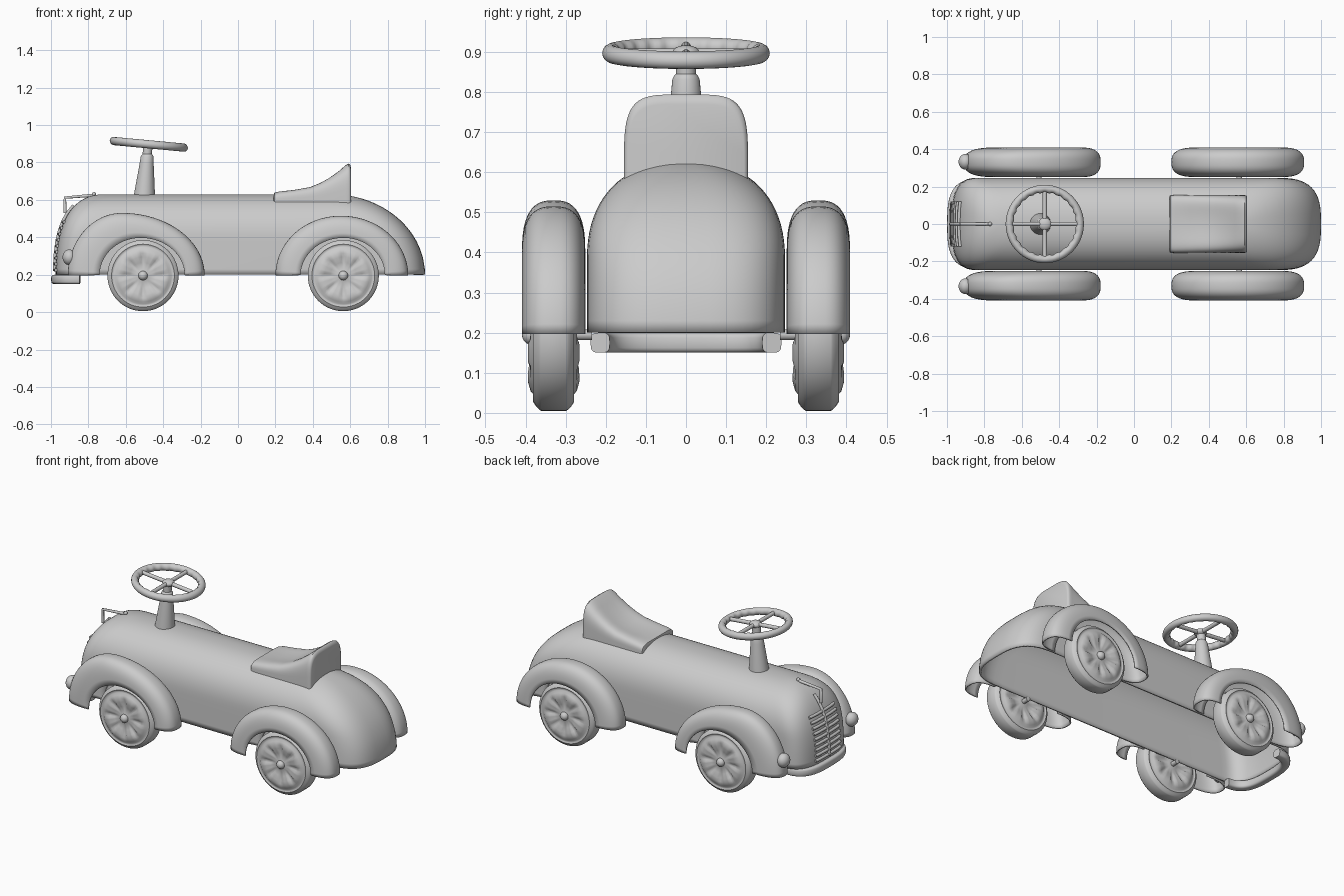
import bpy, bmesh
from math import sin, cos, pi, radians

if "Cube" in bpy.data.objects:
    bpy.data.objects.remove(bpy.data.objects["Cube"])


def sp(v, n):
    """Signed power used for superellipse shapes."""
    return (1 if v >= 0 else -1) * abs(v) ** (2 / n)


def finish(ob, angle=40):
    bpy.ops.object.select_all(action='DESELECT')
    ob.select_set(True)
    bpy.context.view_layer.objects.active = ob
    bpy.ops.object.shade_smooth_by_angle(angle=radians(angle))


def loft(name, rows, ring=True, loop=False, cap=False, mirror=False, solid=0, angle=40):
    """Skin a list of point rows; ring closes each row, loop joins last row to first."""
    bm = bmesh.new()
    vs = [[bm.verts.new(p) for p in r] for r in rows]
    m = len(rows[0])
    for i in range(len(rows) if loop else len(rows) - 1):
        a, b = vs[i], vs[(i + 1) % len(rows)]
        for j in range(m if ring else m - 1):
            k = (j + 1) % m
            bm.faces.new((a[j], a[k], b[k], b[j]))
    if cap:
        bm.faces.new(vs[0])
        bm.faces.new(vs[-1])
    bmesh.ops.remove_doubles(bm, verts=bm.verts, dist=0.0002)
    bmesh.ops.recalc_face_normals(bm, faces=bm.faces)
    me = bpy.data.meshes.new(name)
    bm.to_mesh(me)
    bm.free()
    ob = bpy.data.objects.new(name, me)
    bpy.context.collection.objects.link(ob)
    finish(ob, angle)
    if solid:
        s = ob.modifiers.new("thickness", 'SOLIDIFY')
        s.thickness, s.offset = solid, -1
    if mirror:
        ob.modifiers.new("mirror", 'MIRROR').use_axis = (False, True, False)
    return ob


def tubes(name, paths, radius):
    cu = bpy.data.curves.new(name, 'CURVE')
    cu.dimensions, cu.bevel_depth, cu.bevel_resolution, cu.use_fill_caps = '3D', radius, 3, True
    for pts in paths:
        s = cu.splines.new('POLY')
        s.points.add(len(pts) - 1)
        for q, p in zip(s.points, pts):
            q.co = (*p, 1)
    ob = bpy.data.objects.new(name, cu)
    bpy.context.collection.objects.link(ob)


def ball(name, loc, scale, mirror=False):
    rows = [[(loc[0] + scale[0] * sin(t * pi / 12) * cos(a * pi / 12),
              loc[1] + scale[1] * sin(t * pi / 12) * sin(a * pi / 12),
              loc[2] + scale[2] * cos(t * pi / 12)) for a in range(24)] for t in range(13)]
    loft(name, rows, mirror=mirror)


# body shell: plan outlines stacked by height
def rear_x(z):
    return 0.5 + 0.5 * max(0, 1 - ((z - .2) / .43) ** 2) ** .5


def nose_x(z):
    return -0.7 - 0.275 * max(0, 1 - ((z - .2) / .43) ** 2.5) ** .4


def half_w(z):
    return .247 * max(0, 1 - max(0, (z - .38) / .25) ** 2.3) ** (1 / 2.3)


def front_x(y, z):
    return nose_x(z) + .15 * (1 - max(0, 1 - (abs(y) / half_w(z)) ** 3) ** (1 / 3))


N = 28
rows = []
for z in [.2, .23, .29, .34] + [min(.63, .38 + .25 * sp(sin(i * pi / 40), 2.3)) for i in range(21)]:
    w, row = half_w(z), []
    for i in range(N + 1):
        t = -pi / 2 + pi * i / N
        row.append((rear_x(z) - .25 + .25 * sp(cos(t), 3), w * sp(sin(t), 3), z))
    for i in range(N + 1):
        t = pi / 2 - pi * i / N
        row.append((nose_x(z) + .15 - .15 * sp(cos(t), 3), w * sp(sin(t), 3), z))
    rows.append(row)
loft("body_shell", rows, solid=.012, angle=60)


# fenders: half-pipe section between an inner and an outer arch
def arch(t, left, right, apex, top):
    c = cos(t)
    return apex - c * (apex - left if c > 0 else right - apex), .197 + (top - .197) * sin(t)


def fender(name, outer, inner):
    rows = []
    for i in range(41):
        t = pi * i / 40
        (ox, oz), (ix, iz) = arch(t, *outer), arch(t, *inner)
        row = []
        for j in range(25):
            a = pi * j / 24
            k = sp(max(0, sin(a)), 2.7)
            row.append((ix + (ox - ix) * k, .33 - .079 * sp(cos(a), 2.7), iz + (oz - iz) * k))
        rows.append(row)
    loft(name, rows, ring=False, mirror=True, solid=.008, angle=60)


fender("front_fenders", (-.91, -.178, -.62, .53), (-.74, -.285, -.52, .397))
fender("rear_fenders", (.2, .91, .55, .515), (.335, .785, .565, .397))

# wheels: lathed lens profile with pressed radial dents
PROFILE = [(0, .06), (.03, .054), (.05, .05), (.07, .055), (.1, .063), (.12, .064), (.14, .058),
           (.152, .048), (.162, .047), (.168, .051), (.18, .043), (.187, .036), (.19, .031)]
for name, x in (("front", -.508), ("rear", .563)):
    rows = []
    for side, prof in ((1, PROFILE), (-1, PROFILE[::-1])):
        for r, h in prof:
            dent = .014 * max(0, 1 - abs(r - .095) / .045)
            rows.append([(x + r * cos(a), .33 + side * (h - dent * max(0, cos(8 * a))), .195 + r * sin(a))
                         for a in (2 * pi * k / 64 for k in range(64))])
    loft(name + "_wheels", rows, mirror=True, angle=50)
    ball(name + "_hub_caps", (x, .385, .195), (.025, .024, .025), mirror=True)
    tubes(name + "_axle_stubs", [[(x, s * .235, .195), (x, s * .33, .195)] for s in (-1, 1)], .014)

# bumper bar wrapped round the nose
rows = []
for i in range(41):
    t = radians(-88 + 176 * i / 40)
    C, S = sp(cos(t), 3), sp(sin(t), 3)
    row = []
    for j in range(20):
        a = 2 * pi * j / 20
        c, s = sp(cos(a), 3.5), sp(sin(a), 3.5)
        row.append((-.83 - (.145 + .024 * c) * C, (.214 + .024 * c) * S, .175 + .025 * s))
    rows.append(row)
loft("bumper", rows, cap=True)

# grille slats, hood ornament and headlights
slats = []
for i in range(9):
    z = .225 + i * .032
    slats.append([(front_x(y, z) - .003, y, z) for y in (-.12 + .02 * k for k in range(13))])
tubes("grille_slats", slats, .009)
tubes("hood_ornament", [[(-.77, 0, .625), (-.925, 0, .612), (-.925, 0, .53)],
                        [(front_x(0, z) - .006, 0, z) for z in (.22, .3, .38, .44, .49, .53, .57)]], .009)
ball("ornament_knob", (-.77, 0, .63), (.011, .011, .011))
ball("headlights", (-.902, .333, .293), (.036, .042, .042), mirror=True)

# steering column
rows = []
for z, r in ((.6, .058), (.63, .056), (.79, .038), (.832, .034), (.84, .03), (.845, .025), (.895, .025)):
    cx = -.5 + .07 * (z - .63)
    rows.append([(cx + r * cos(a), r * sin(a), z) for a in (2 * pi * k / 32 for k in range(32))])
loft("steering_column", rows, cap=True)


# steering wheel, tilted, with finger ripples on the inner side
def tilt(x, y, z):
    return -.477 + x, y, .897 - .093 * x + z


rows = []
for i in range(120):
    a = 2 * pi * i / 120
    row = []
    for j in range(16):
        b = 2 * pi * j / 16
        r = .022 - .006 * max(0, -cos(b)) * (.5 + .5 * cos(24 * a))
        R = .187 + r * cos(b)
        row.append(tilt(R * cos(a), R * sin(a), r * sin(b)))
    rows.append(row)
loft("steering_wheel_rim", rows, loop=True, angle=60)
tubes("steering_wheel_spokes", [[tilt(-.18, 0, 0), tilt(.18, 0, 0)], [tilt(0, -.18, 0), tilt(0, .18, 0)]], .012)
ball("steering_wheel_hub", tilt(0, 0, 0), (.035, .035, .02))

# seat: sections along x with a dished top and raised back
rows = []
for x, top, w, dish in ((.19, .625, .145, 0), (.194, .64, .152, .002), (.22, .649, .155, .008),
                        (.3, .661, .155, .016), (.385, .677, .155, .018), (.44, .7, .155, .018),
                        (.49, .728, .155, .016), (.54, .761, .155, .009), (.575, .787, .155, .002),
                        (.59, .794, .155, 0), (.6, .788, .152, 0), (.604, .77, .145, 0)):
    row = []
    for j in range(33):
        a = pi * j / 32
        c, k = sp(cos(a), 4.5), sp(max(0, sin(a)), 4.5)
        row.append((x, w * c, .583 + (top - .583) * k - dish * k * (1 - c * c) ** 2))
    rows.append(row)
loft("seat", rows, cap=True, angle=50)
